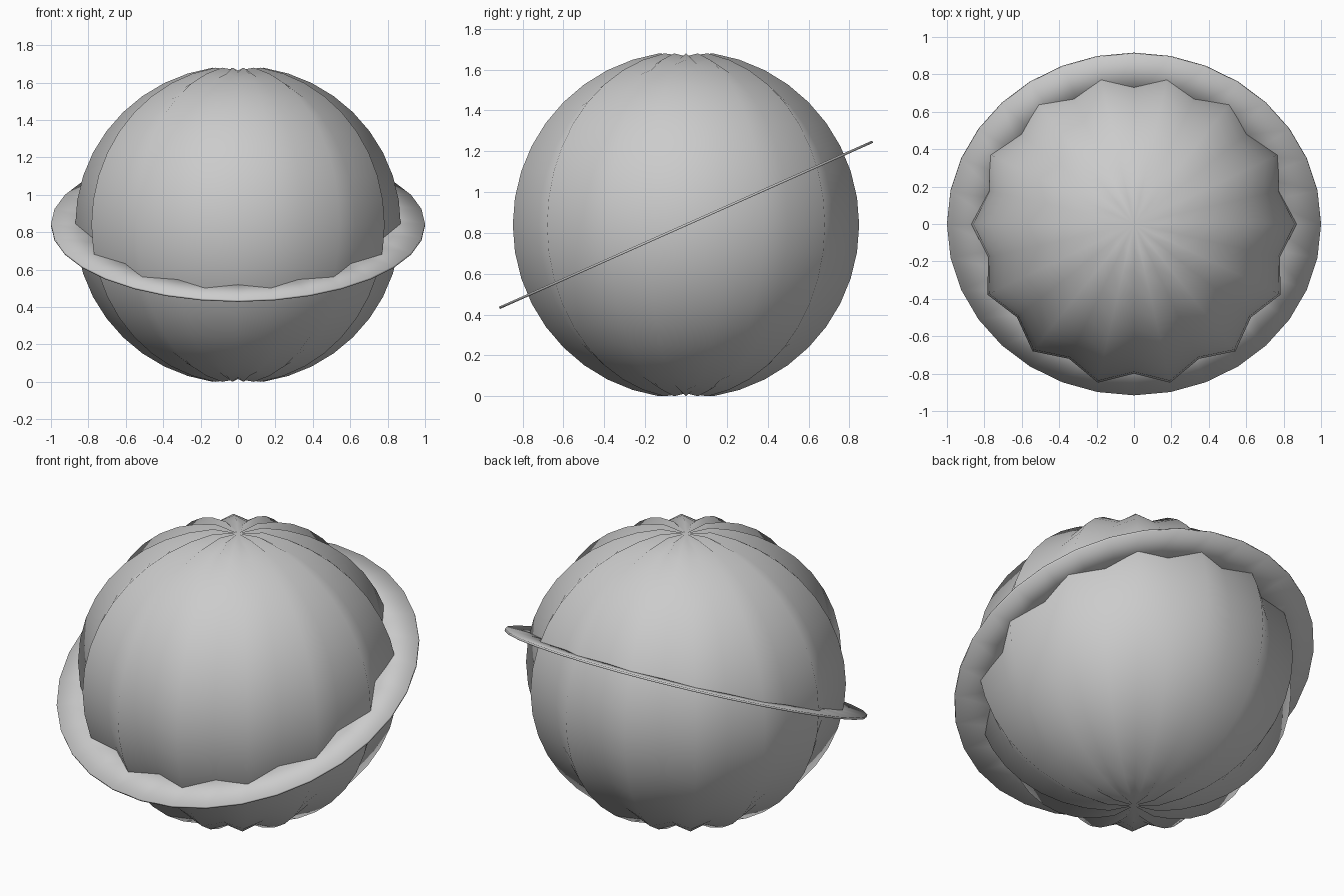
import bpy, bmesh, math
from mathutils import Matrix

cube = bpy.data.objects.get("Cube")
if cube:
    bpy.data.objects.remove(cube, do_unlink=True)

grey = bpy.data.materials.new("light_grey")
grey.use_nodes = True
colour = (0.6, 0.6, 0.6, 1)
grey.diffuse_color = colour
grey.node_tree.nodes["Principled BSDF"].inputs["Base Color"].default_value = colour

CENTRE = 0.84


def finish(bm, name):
    bmesh.ops.recalc_face_normals(bm, faces=bm.faces)
    for f in bm.faces:
        f.smooth = True
    mesh = bpy.data.meshes.new(name)
    bm.to_mesh(mesh)
    bm.free()
    mesh.materials.append(grey)
    obj = bpy.data.objects.new(name, mesh)
    bpy.context.collection.objects.link(obj)
    obj.location.z = CENTRE
    return obj


# Ribbed globe: a sphere whose alternate meridians are pulled in to form lobes
LOBES = 14
bm = bmesh.new()
bmesh.ops.create_uvsphere(bm, u_segments=LOBES * 2, v_segments=20, radius=1)
for v in bm.verts:
    rim = math.hypot(v.co.x, v.co.y)
    if rim < 0.001:
        v.co.z *= 0.825
        continue
    step = round(math.atan2(v.co.y, v.co.x) / (math.pi / LOBES))
    valley = step % 2
    width = 0.8 if valley else 0.87
    v.co.x *= width
    v.co.y *= width
    v.co.z *= 0.825 if valley else 0.85
finish(bm, "ribbed_globe")

# Tilted flat ring: a thin rectangular section spun around the globe
bm = bmesh.new()
half = 0.006
section = [(0.72, -half), (1, -half), (1, half), (0.72, half)]
verts = [bm.verts.new((r, 0, z)) for r, z in section]
edges = [bm.edges.new((verts[i], verts[(i + 1) % 4])) for i in range(4)]
bmesh.ops.spin(bm, geom=verts + edges, cent=(0, 0, 0), axis=(0, 0, 1),
               angle=math.tau, steps=32, use_merge=True)
bmesh.ops.remove_doubles(bm, verts=bm.verts, dist=0.0005)
bmesh.ops.transform(bm, matrix=Matrix.Rotation(math.radians(24), 4, "X"), verts=bm.verts)
finish(bm, "tilted_ring")
